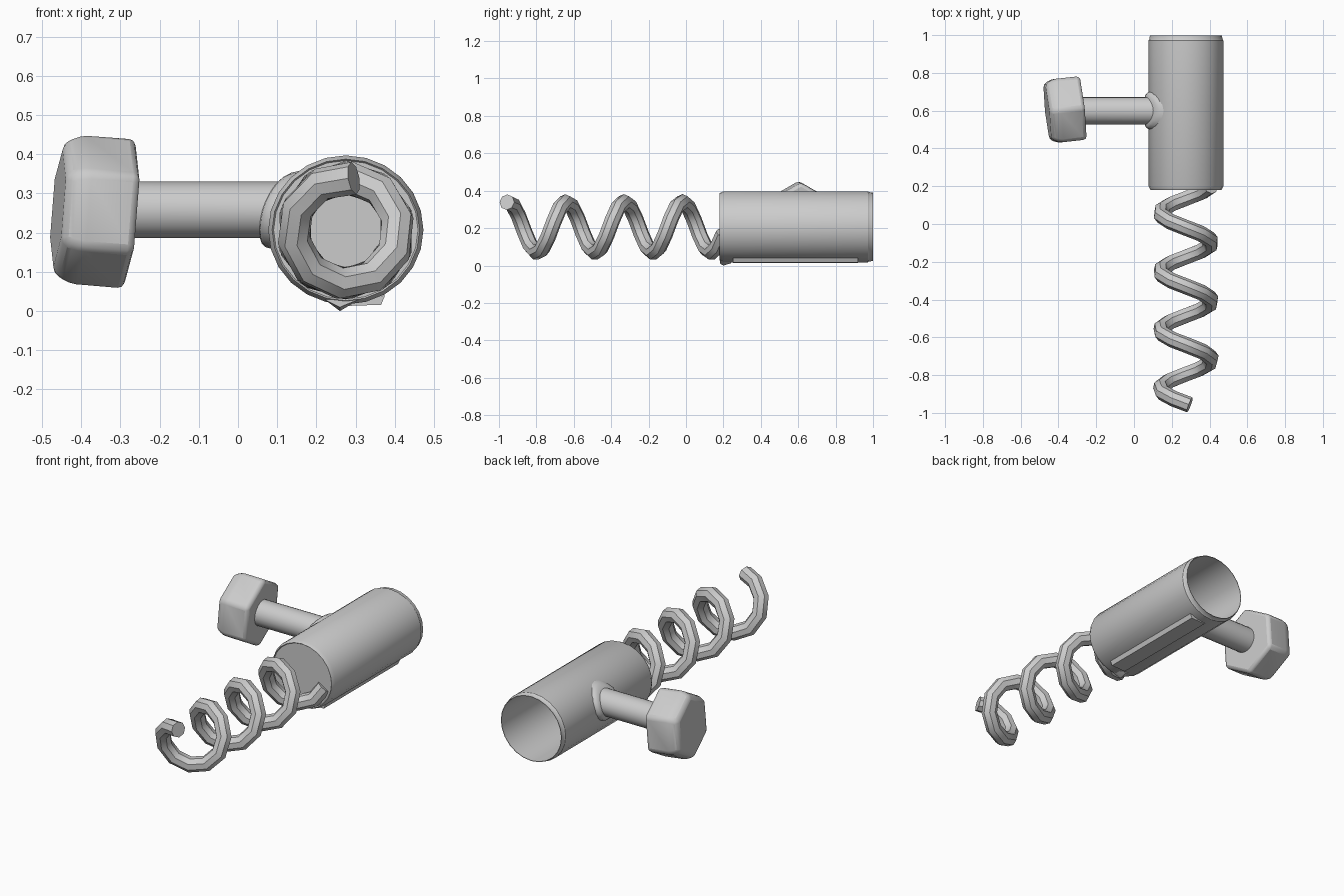
import bpy, bmesh, math
from mathutils import Vector

if "Cube" in bpy.data.objects:
    bpy.data.objects.remove(bpy.data.objects["Cube"])

CX, CZ, RX, RZ = 0.275, 0.207, 0.198, 0.19   # barrel axis and radii
TAU = 2 * math.pi


def loft(name, rings, cap_start=False, cap_end=False, smooth=35):
    """Skin a list of equal-length point rings into a mesh."""
    bm = bmesh.new()
    vs = [[bm.verts.new(p) for p in ring] for ring in rings]
    for a, b in zip(vs, vs[1:]):
        n = len(a)
        for i in range(n):
            j = (i + 1) % n
            bm.faces.new((a[i], a[j], b[j], b[i]))
    if cap_start:
        bm.faces.new(vs[0])
    if cap_end:
        bm.faces.new(vs[-1])
    bmesh.ops.recalc_face_normals(bm, faces=bm.faces)
    me = bpy.data.meshes.new(name)
    bm.to_mesh(me)
    bm.free()
    ob = bpy.data.objects.new(name, me)
    bpy.context.collection.objects.link(ob)
    shade(ob, smooth)
    return ob


def shade(ob, angle):
    bpy.ops.object.select_all(action='DESELECT')
    ob.select_set(True)
    bpy.context.view_layer.objects.active = ob
    bpy.ops.object.shade_smooth_by_angle(angle=math.radians(angle))


def barrel_ring(y, k, n=24):
    return [(CX + RX * k * math.cos(TAU * i / n), y, CZ + RZ * k * math.sin(TAU * i / n))
            for i in range(n)]


# Hollow barrel: closed front, stepped rim, open back
profile = [(0.185, 0.93), (0.18, 0.95), (0.2, 1.0), (0.972, 1.0), (0.978, 0.975),
           (0.999, 0.965), (0.999, 0.95), (0.2, 0.95)]
loft("barrel", [barrel_ring(y, k) for y, k in profile], True, True)


# Side rod flaring into a collar that hugs the barrel
RY, RZC = 0.6, 0.258


def rod_ring(r, x=None, off=0.0, n=20):
    pts = []
    for i in range(n):
        y = RY + r * math.cos(TAU * i / n)
        z = RZC + r * math.sin(TAU * i / n)
        px = x
        if x is None:
            px = CX - RX * math.sqrt(max(0, 1 - ((z - CZ) / RZ) ** 2)) - off
        pts.append((px, y, z))
    return pts


loft("handle_rod", [rod_ring(0.072, -0.3), rod_ring(0.072, None, 0.022),
                    rod_ring(0.085, None, 0.02), rod_ring(0.095, None, 0.012),
                    rod_ring(0.1, None, -0.004)], True)

# Hexagonal knob, slightly tilted, with softened edges
axis = Vector((1, 0.11, -0.08)).normalized()
up = (Vector((0, 0, 1)) - axis * axis.z).normalized()
side = axis.cross(up)
centre = Vector((-0.367, 0.604, 0.255))


def hex_ring(d, r):
    return [centre + axis * d + r * (math.cos(TAU * i / 6) * up + math.sin(TAU * i / 6) * side)
            for i in range(6)]


knob = loft("knob", [hex_ring(-0.093, 0.17), hex_ring(-0.05, 0.195), hex_ring(0.093, 0.195)],
            True, True)
bev = knob.modifiers.new("soft_edges", 'BEVEL')
bev.width = 0.018
bev.segments = 2
bev.limit_method = 'ANGLE'
bev.angle_limit = math.radians(25)

# Coiled screw: faceted helix swept with a round section
pitch, steps, R = 0.31, 10, 0.135
cu = bpy.data.curves.new("coil", 'CURVE')
cu.dimensions = '3D'
cu.bevel_depth = 0.042
cu.bevel_resolution = 2
cu.use_fill_caps = True
start, end = -0.15, 1.15 / pitch * TAU
count = int((end - start) / TAU * steps) + 1
sp = cu.splines.new('POLY')
sp.points.add(count - 1)
for i, p in enumerate(sp.points):
    a = start + (end - start) * i / (count - 1)
    p.co = (CX - R * math.sin(a), -0.95 + pitch * a / TAU, 0.205 + R * math.cos(a), 1)
coil = bpy.data.objects.new("coil", cu)
bpy.context.collection.objects.link(coil)
bpy.ops.object.select_all(action='DESELECT')
coil.select_set(True)
bpy.context.view_layer.objects.active = coil
bpy.ops.object.convert(target='MESH')
shade(bpy.context.object, 40)

# Thin plate along the underside of the barrel
loft("under_plate", [[(x0, y, z0) for x0, z0 in
                      ((0.275, 0.013), (0.365, 0.016), (0.375, 0.04), (0.265, 0.022))]
                     for y in (0.25, 0.92)], True, True)

# Small lip under the front rim, touching the ground
loft("front_lip", [[(0.22, y, 0.03), (0.26, y, zl), (0.31, y, 0.03)]
                   for y, zl in ((0.183, 0.01), (0.2, 0.0), (0.24, 0.012))], True, True)
